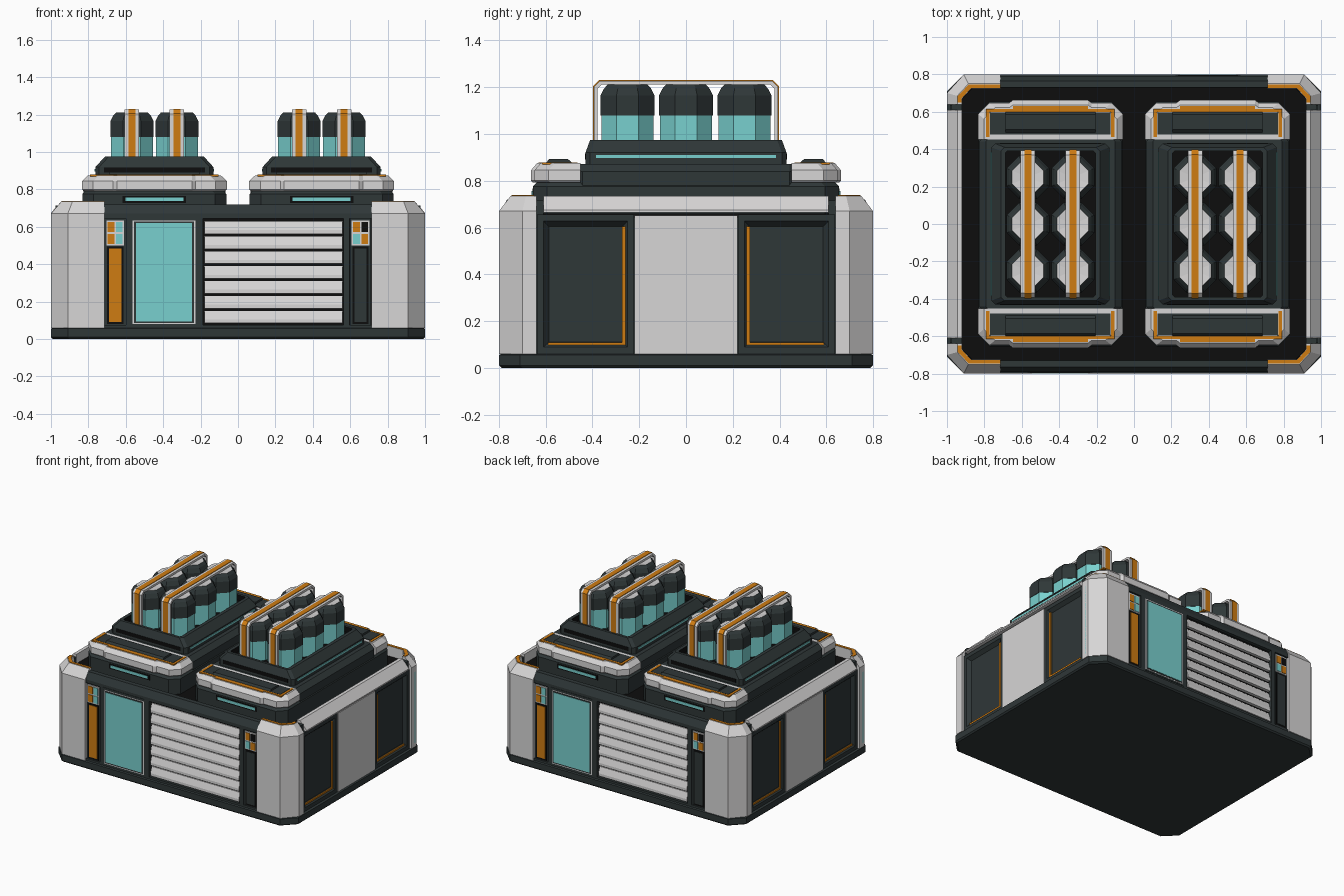
import bpy, bmesh, math

if "Cube" in bpy.data.objects:
    bpy.data.objects.remove(bpy.data.objects["Cube"])


def material(name, r, g, b):
    mat = bpy.data.materials.new(name)
    mat.use_nodes = True
    mat.diffuse_color = (r, g, b, 1)
    node = mat.node_tree.nodes["Principled BSDF"]
    node.inputs["Base Color"].default_value = (r, g, b, 1)
    node.inputs["Roughness"].default_value = 0.7
    return mat


DARK = material("dark slate", 0.028, 0.038, 0.039)
BLACK = material("soft black", 0.004, 0.004, 0.004)
WHITE = material("off white", 0.68, 0.67, 0.67)
ORANGE = material("amber orange", 0.62, 0.2, 0.006)
CYAN = material("pale cyan", 0.19, 0.63, 0.62)


def skin(name, rings, mats):
    """Bridge closed rings of points and cap both ends; one material or one per band."""
    bm = bmesh.new()
    rows = [[bm.verts.new(p) for p in ring] for ring in rings]
    count = len(rows[0])
    single = not isinstance(mats, list)
    mats = [mats] if single else mats
    unique = list(dict.fromkeys(mats))
    bm.faces.new(rows[0]).material_index = 0
    for band, (low, high) in enumerate(zip(rows, rows[1:])):
        for i in range(count):
            j = (i + 1) % count
            face = bm.faces.new((low[i], low[j], high[j], high[i]))
            face.material_index = 0 if single else unique.index(mats[band])
    bm.faces.new(rows[-1]).material_index = unique.index(mats[-1])
    bmesh.ops.recalc_face_normals(bm, faces=bm.faces)
    mesh = bpy.data.meshes.new(name)
    bm.to_mesh(mesh)
    bm.free()
    for mat in unique:
        mesh.materials.append(mat)
    obj = bpy.data.objects.new(name, mesh)
    bpy.context.collection.objects.link(obj)
    return obj


def box(name, mat, xs, ys, zs):
    flat = [(xs[0], ys[0]), (xs[1], ys[0]), (xs[1], ys[1]), (xs[0], ys[1])]
    return skin(name, [[(x, y, z) for x, y in flat] for z in zs], mat)


def loft(name, mats, levels, cx=0):
    """Stack of chamfered rectangles: half width, half depth, chamfer, height."""
    rings = []
    for w, d, c, z in levels:
        quad = [(w, d - c), (w - c, d), (c - w, d), (-w, d - c),
                (-w, c - d), (c - w, -d), (w - c, -d), (w, c - d)]
        rings.append([(cx + x, y, z) for x, y in quad])
    return skin(name, rings, mats)


def extrude_x(name, mat, profile, x0, x1):
    return skin(name, [[(x, y, z) for y, z in profile] for x in (x0, x1)], mat)


# Base plinth and inner core, whose top is the black roof floor
loft("base_plinth", DARK, [(0.99, 0.79, 0.09, 0), (1, 0.8, 0.09, 0.01),
                           (1, 0.8, 0.09, 0.055), (0.99, 0.79, 0.09, 0.06)])
loft("body_core", [DARK, BLACK], [(0.95, 0.75, 0.09, 0.05), (0.95, 0.75, 0.09, 0.64),
                                  (0.94, 0.74, 0.09, 0.66)])

# Corner posts with orange roof trim
OUTER = [(0.715, 0.8), (0.91, 0.8), (1, 0.7), (1, 0.64)]
TOP = [(0.715, 0.75), (0.885, 0.75), (0.945, 0.685), (0.945, 0.64)]
INNER = [(0.92, 0.64), (0.92, 0.67), (0.87, 0.725), (0.715, 0.725)]
TRIM_OUT = [(0.715, 0.746), (0.883, 0.746), (0.943, 0.683), (0.943, 0.65)]
TRIM_IN = [(0.922, 0.65), (0.922, 0.672), (0.871, 0.727), (0.715, 0.727)]
for sx in (1, -1):
    for sy in (1, -1):
        def place(outline, z):
            return [(sx * x, sy * y, z) for x, y in outline]
        skin("corner_post", [place(OUTER + INNER, 0.06), place(OUTER + INNER, 0.67),
                             place(TOP + INNER, 0.735)], WHITE)
        skin("corner_trim", [place(TRIM_OUT + TRIM_IN, z) for z in (0.733, 0.739)], ORANGE)

# Side walls: white centre, recessed dark panels, orange edging and light strips
for sx in (1, -1):
    def span(a, b):
        return (sx * a, sx * b)
    box("side_centre_panel", WHITE, span(0.94, 0.99), (-0.22, 0.22), (0.06, 0.652))
    band = [(1, 0.665), (1, 0.675), (0.945, 0.735), (0.92, 0.735), (0.92, 0.665)]
    skin("side_top_band", [[(sx * x, y, z) for x, z in band] for y in (-0.61, 0.61)], WHITE)
    for sy in (1, -1):
        rings = []
        for x, inset in ((0.94, 0), (0.985, 0), (0.985, 0.028), (0.96, 0.05)):
            y0, y1, z0, z1 = 0.222 + inset, 0.637 - inset, 0.06 + inset, 0.655 - inset
            rings.append([(sx * x, sy * y, z) for y, z in
                          ((y0, z0), (y1, z0), (y1, z1), (y0, z1))])
        skin("side_recess_panel", rings, DARK)
        box("side_orange_upright", ORANGE, span(0.966, 0.975),
            (sy * 0.256, sy * 0.274), (0.09, 0.605))
        box("side_orange_sill", ORANGE, span(0.966, 0.975),
            (sy * 0.256, sy * 0.59), (0.09, 0.108))
        box("side_roof_joint", DARK, span(0.92, 0.975), (sy * 0.61, sy * 0.64), (0.6, 0.715))
        box("corner_light_strip", CYAN, span(0.99, 1), (sy * 0.668, sy * 0.684), (0.09, 0.625))

# Front facade, repeated on the back by a half turn
for s in (1, -1):
    def panel(name, mat, x0, x1, z0, z1, depth, back=0.74):
        return box(name, mat, (s * x0, s * x1), (-s * back, -s * depth), (z0, z1))

    beam = [(0.79, 0.645), (0.79, 0.67), (0.765, 0.72), (0.73, 0.72), (0.725, 0.645)]
    extrude_x("roof_beam", DARK, [(-s * y, z) for y, z in beam], -0.716, 0.716)
    panel("facade_backing", BLACK, -0.716, 0.716, 0.06, 0.65, 0.765)
    panel("facade_sill", DARK, -0.716, 0.716, 0.06, 0.076, 0.79)
    for x0, x1 in ((-0.6, -0.57), (-0.222, -0.188), (0.565, 0.597)):
        panel("facade_mullion", DARK, x0, x1, 0.06, 0.65, 0.79)

    # Door
    panel("door_surround", DARK, -0.57, -0.222, 0.07, 0.65, 0.793)
    panel("door_frame", WHITE, -0.563, -0.228, 0.08, 0.635, 0.795)
    panel("door_gasket", DARK, -0.556, -0.235, 0.086, 0.629, 0.797)
    panel("door_glass", CYAN, -0.546, -0.245, 0.095, 0.62, 0.799)

    # Shutter slats
    for i in range(7):
        z = 0.085 + i * 0.0795
        slat = [(0.75, z), (0.787, z), (0.787, z + 0.02), (0.772, z + 0.066), (0.75, z + 0.066)]
        extrude_x("shutter_slat", WHITE, [(-s * y, h) for y, h in slat], -s * 0.18, s * 0.558)

    # Control consoles with four indicator lights each
    for cx, lights, cover in ((-0.657, (ORANGE, CYAN, ORANGE, CYAN), ORANGE),
                              (0.655, (CYAN, ORANGE, ORANGE, BLACK), DARK)):
        if cx < 0:
            lights = (ORANGE, CYAN, ORANGE, CYAN)
        panel("console_body", DARK, cx - 0.057, cx + 0.057, 0.07, 0.65, 0.78)
        panel("console_groove", BLACK, cx - 0.044, cx + 0.044, 0.08, 0.495, 0.784)
        panel("console_cover", cover, cx - 0.033, cx + 0.033, 0.092, 0.484, 0.788)
        panel("console_light_frame", WHITE, cx - 0.047, cx + 0.047, 0.5, 0.635, 0.786)
        for i, mat in enumerate(lights):
            x = cx - 0.04 + 0.044 * (i % 2)
            z = 0.508 + 0.064 * (i // 2)
            panel("console_light", mat, x, x + 0.036, z, z + 0.054, 0.79)


def arch(name, mat, cx, half, grow):
    """Flat strap bent over a row of tanks."""
    y, z, t = 0.393 + grow, 1.227 + grow, 0.015
    out = [(-y, 0.93), (-y, z - 0.025), (0.025 - y, z)]
    ins = [(t - y, 0.93), (t - y, z - 0.032), (0.032 - y, z - t)]
    out += [(-a, b) for a, b in reversed(out)]
    ins += [(-a, b) for a, b in reversed(ins)]
    skin(name, [[(cx - half, *o), (cx + half, *o), (cx + half, *i), (cx - half, *i)]
                for o, i in zip(out, ins)], mat)


def tank(cx, cy):
    rings = []
    for r, z in ((0.112, 0.93), (0.112, 1.08), (0.115, 1.08), (0.115, 1.165),
                 (0.1, 1.195), (0.084, 1.212), (0.03, 1.206)):
        r /= math.cos(math.pi / 8)
        turns = [math.pi / 8 + k * math.pi / 4 for k in range(8)]
        rings.append([(cx + r * math.cos(a), cy + r * math.sin(a), z) for a in turns])
    skin("tank", rings, [CYAN, DARK, DARK, DARK, DARK, WHITE])


# Two roof modules
for cx in (-0.447, 0.447):
    loft("module_foot", DARK, [(0.385, 0.655, 0.06, 0.65), (0.385, 0.655, 0.06, 0.775),
                               (0.37, 0.64, 0.06, 0.792)], cx)
    loft("module_deck", DARK, [(0.38, 0.452, 0.01, 0.78), (0.38, 0.452, 0.01, 0.84),
                               (0.345, 0.452, 0.01, 0.872)], cx)
    loft("module_tray", [DARK, DARK, DARK, BLACK],
         [(0.315, 0.43, 0.02, 0.865), (0.315, 0.43, 0.02, 0.92), (0.265, 0.41, 0.02, 0.975),
          (0.24, 0.39, 0.01, 0.975), (0.24, 0.39, 0.01, 0.935)], cx)
    for s in (1, -1):
        box("tray_light", CYAN, (cx + s * 0.31, cx + s * 0.319), (-0.385, 0.385), (0.897, 0.91))
        box("tray_slot", BLACK, (cx - 0.27, cx + 0.27), (s * 0.425, s * 0.432), (0.89, 0.917))
        box("foot_light_frame", BLACK, (cx - 0.17, cx + 0.17), (s * 0.65, s * 0.657), (0.728, 0.766))
        box("foot_light", CYAN, (cx - 0.155, cx + 0.155), (s * 0.65, s * 0.66), (0.737, 0.757))

        # White end cap with orange trim and dark inlay
        cap = []
        for w, d, z in ((0.38, 0.64, 0.792), (0.387, 0.648, 0.8),
                        (0.387, 0.648, 0.845), (0.355, 0.622, 0.875)):
            half = [(w, 0.452), (w, d - 0.06), (w - 0.06, d), (0.22, d), (0.2, d + 0.015)]
            half += [(-x, y) for x, y in reversed(half)]
            cap.append([(cx + x, s * y, z) for x, y in half])
        skin("end_cap", cap, WHITE)
        for sx in (1, -1):
            box("cap_trim_side", ORANGE, (cx + sx * 0.325, cx + sx * 0.343),
                (s * 0.465, s * 0.61), (0.87, 0.879))
        box("cap_trim_end", ORANGE, (cx - 0.343, cx + 0.343), (s * 0.598, s * 0.615), (0.87, 0.879))
        box("cap_trim_step", ORANGE, (cx - 0.2, cx + 0.2), (s * 0.61, s * 0.63), (0.87, 0.879))
        box("cap_inlay", DARK, (cx - 0.322, cx + 0.322), (s * 0.478, s * 0.596), (0.87, 0.879))
        bar = [(0.48, 0.87), (0.505, 0.893), (0.585, 0.893), (0.605, 0.87)]
        extrude_x("cap_bar", DARK, [(s * y, z) for y, z in bar], cx - 0.24, cx + 0.24)

    # Tank rows under straps
    for dx in (-0.12, 0.12):
        for cy in (-0.25, 0, 0.25):
            tank(cx + dx, cy)
        arch("tank_strap", WHITE, cx + dx, 0.039, 0)
        arch("strap_stripe", ORANGE, cx + dx, 0.019, 0.004)
